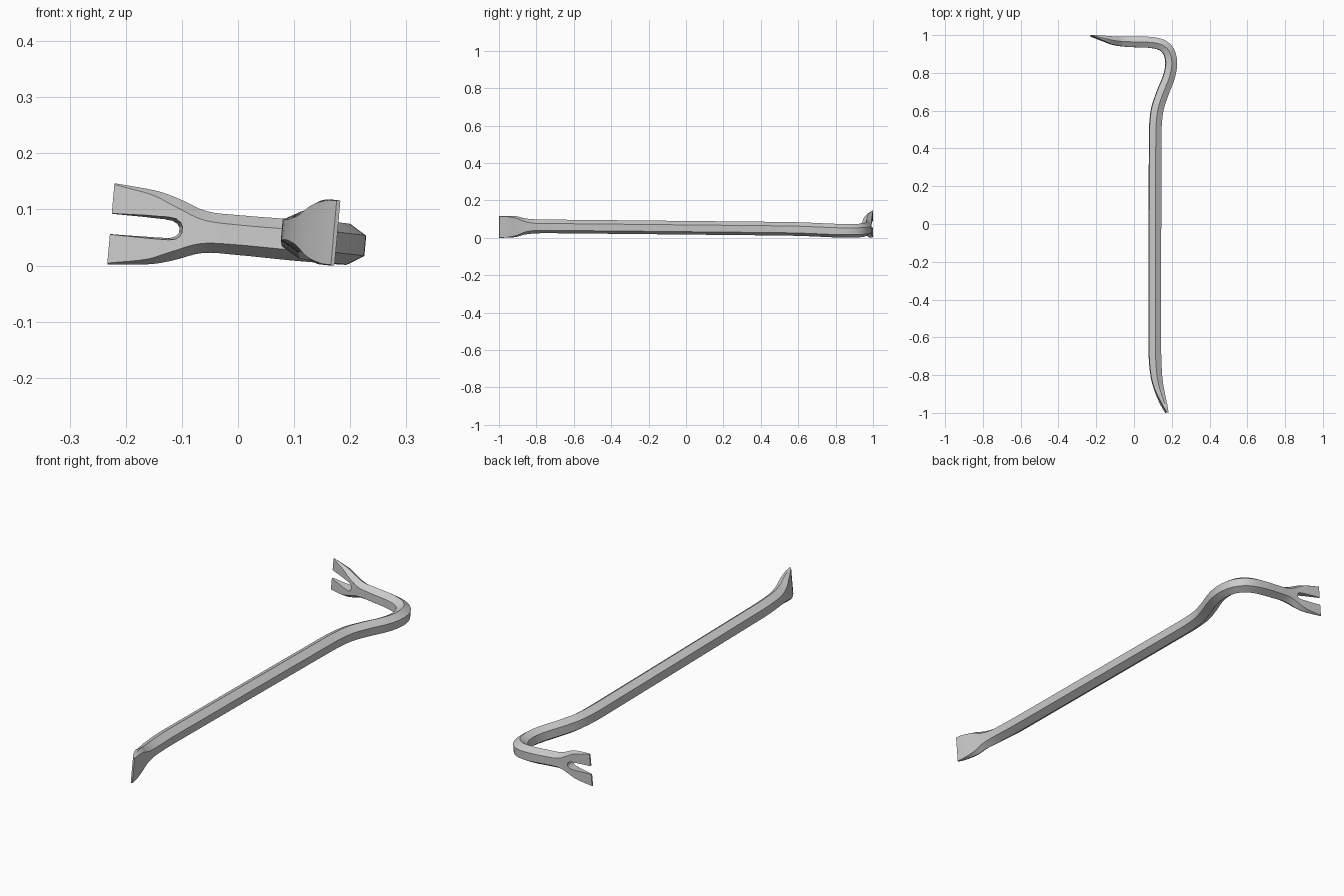
import bpy, bmesh
from mathutils import Vector

if "Cube" in bpy.data.objects:
    bpy.data.objects.remove(bpy.data.objects["Cube"])

# The whole bar lies in a slightly tilted plane; ACROSS is its normal
ACROSS = Vector((0.09, 0.01, 1)).normalized()


def plane_z(x, y):
    return 0.065 - 0.09 * (x - 0.11) - 0.01 * (y + 0.7)


# Path keys: x, y, thickness, width, flatness of hexagon (0.5 regular, near 1 blade)
KEYS = [
    (0.174, -0.998, 0.007, 0.117, 0.98),
    (0.162, -0.965, 0.022, 0.117, 0.96),
    (0.143, -0.910, 0.038, 0.112, 0.80),
    (0.129, -0.860, 0.050, 0.087, 0.60),
    (0.118, -0.800, 0.059, 0.075, 0.50),
    (0.111, -0.700, 0.064, 0.073, 0.50),
    (0.110, -0.600, 0.064, 0.073, 0.50),
    (0.112, 0.450, 0.064, 0.073, 0.50),
    (0.114, 0.530, 0.064, 0.073, 0.50),
    (0.124, 0.610, 0.064, 0.073, 0.50),
    (0.150, 0.690, 0.063, 0.073, 0.50),
    (0.185, 0.780, 0.061, 0.073, 0.50),
    (0.197, 0.850, 0.060, 0.073, 0.50),
    (0.185, 0.910, 0.060, 0.073, 0.50),
    (0.150, 0.946, 0.059, 0.073, 0.50),
    (0.090, 0.961, 0.058, 0.073, 0.50),
    (0.000, 0.964, 0.056, 0.071, 0.50),
    (-0.060, 0.966, 0.052, 0.075, 0.55),
    (-0.110, 0.971, 0.044, 0.110, 0.72),
    (-0.150, 0.980, 0.032, 0.131, 0.86),
    (-0.226, 0.997, 0.006, 0.145, 0.97),
]


def smooth_keys(keys, steps):
    """Hermite interpolation of all channels, spaced by distance."""
    n = len(keys)
    t = [0.0]
    for a, b in zip(keys, keys[1:]):
        t.append(t[-1] + (Vector(b[:2]) - Vector(a[:2])).length)

    def slope(i, c):
        lo, hi = max(i - 1, 0), min(i + 1, n - 1)
        return (keys[hi][c] - keys[lo][c]) / (t[hi] - t[lo])

    out = []
    for i in range(n - 1):
        d = t[i + 1] - t[i]
        for k in range(steps):
            s = k / steps
            h = (2*s**3 - 3*s*s + 1, s**3 - 2*s*s + s, 3*s*s - 2*s**3, s**3 - s*s)
            out.append([h[0] * keys[i][c] + h[1] * d * slope(i, c)
                        + h[2] * keys[i + 1][c] + h[3] * d * slope(i + 1, c)
                        for c in range(5)])
    out.append(list(keys[-1]))
    return out


def loft(name, rings):
    """Closed solid through rings of equal point count."""
    bm = bmesh.new()
    rows = [[bm.verts.new(p) for p in r] for r in rings]
    m = len(rows[0])
    for a, b in zip(rows, rows[1:]):
        for j in range(m):
            bm.faces.new((a[j], a[(j + 1) % m], b[(j + 1) % m], b[j]))
    bm.faces.new(rows[0])
    bm.faces.new(rows[-1])
    bmesh.ops.recalc_face_normals(bm, faces=bm.faces)
    me = bpy.data.meshes.new(name)
    bm.to_mesh(me)
    bm.free()
    ob = bpy.data.objects.new(name, me)
    bpy.context.collection.objects.link(ob)
    return ob


# Hexagonal bar with chisel end, hook and flared claw
path = smooth_keys(KEYS, 4)
centres = [Vector((p[0], p[1], plane_z(p[0], p[1]))) for p in path]
rings = []
for i, (x, y, t, w, f) in enumerate(path):
    tangent = centres[min(i + 1, len(path) - 1)] - centres[max(i - 1, 0)]
    side = ACROSS.cross(tangent).normalized()
    hexagon = [(0, 1), (1, f), (1, -f), (0, -1), (-1, -f), (-1, f)]
    rings.append([centres[i] + side * (a * t / 2) + ACROSS * (b * w / 2)
                  for a, b in hexagon])
bar = loft("pry_bar", rings)

# Nail slot: round-ended wedge, wider on the inner side of the hook
half = [(-0.106, 0.004), (-0.110, 0.009), (-0.118, 0.013), (-0.132, 0.0145),
        (-0.170, 0.0155), (-0.270, 0.017)]
outline = half + [(u, -v) for u, v in reversed(half)]
slot_rings = []
for y, widen, shift in ((0.90, 1.75, 0.012), (1.04, 0.85, -0.004)):
    slot_rings.append([Vector((u + shift, y, plane_z(u, y))) + ACROSS * (v * widen)
                       for u, v in outline])
cutter = loft("slot_cutter", slot_rings)
cutter.hide_render = True

cut = bar.modifiers.new("nail_slot", 'BOOLEAN')
cut.operation = 'DIFFERENCE'
cut.solver = 'EXACT'
cut.object = cutter
bpy.context.view_layer.objects.active = bar
bpy.ops.object.select_all(action='DESELECT')
bar.select_set(True)
bpy.ops.object.modifier_apply(modifier=cut.name)
bpy.data.objects.remove(cutter)

# Rest on the ground and keep the hexagon edges crisp
low = min(v.co.z for v in bar.data.vertices)
for v in bar.data.vertices:
    v.co.z -= low
bpy.ops.object.shade_smooth_by_angle(angle=0.52)
